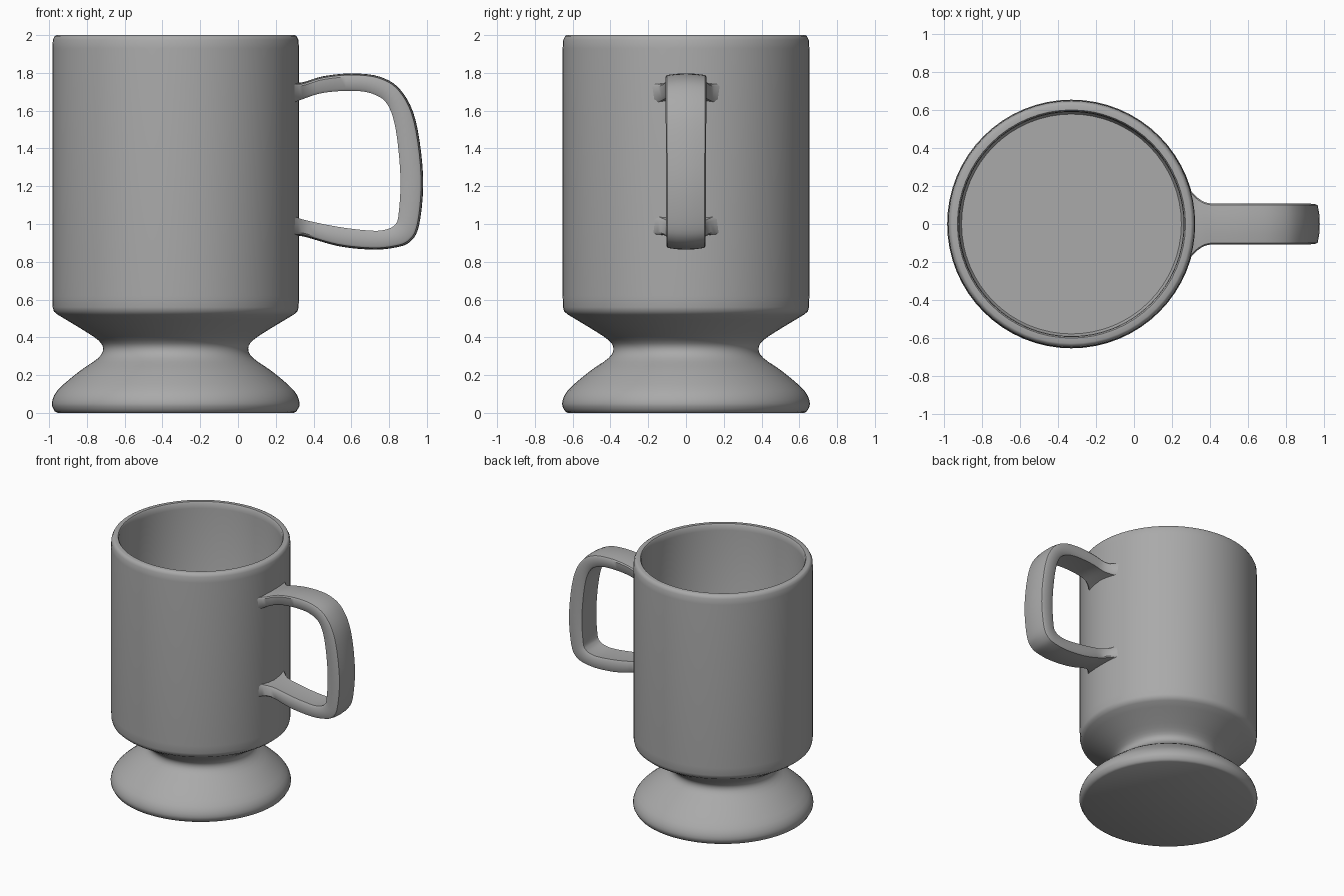
import bpy, bmesh
from math import tau, sin, cos
from mathutils import Vector

cube = bpy.data.objects.get("Cube")
if cube:
    bpy.data.objects.remove(cube)

AXIS_X = -0.33
SEGMENTS = 64

glaze = bpy.data.materials.new("grey_glaze")
glaze.use_nodes = True
glaze.diffuse_color = (0.4, 0.4, 0.4, 1)
glaze.node_tree.nodes["Principled BSDF"].inputs["Base Color"].default_value = (0.4, 0.4, 0.4, 1)


def loft(name, rings):
    """Skin closed rings of points, cap both ends and shade smoothly."""
    bm = bmesh.new()
    loops = [[bm.verts.new(p) for p in ring] for ring in rings]
    for a, b in zip(loops, loops[1:]):
        for i in range(len(a)):
            j = (i + 1) % len(a)
            bm.faces.new((a[i], a[j], b[j], b[i]))
    bm.faces.new(loops[0][::-1])
    bm.faces.new(loops[-1])
    bmesh.ops.recalc_face_normals(bm, faces=bm.faces)
    mesh = bpy.data.meshes.new(name)
    bm.to_mesh(mesh)
    bm.free()
    obj = bpy.data.objects.new(name, mesh)
    bpy.context.collection.objects.link(obj)
    mesh.materials.append(glaze)
    bpy.ops.object.select_all(action='DESELECT')
    obj.select_set(True)
    bpy.context.view_layer.objects.active = obj
    bpy.ops.object.shade_smooth_by_angle(angle=0.7)
    return obj


def smooth_path(points, steps=5):
    """Catmull-Rom interpolation through points."""
    pts = [Vector(p) for p in points]
    pts = [2 * pts[0] - pts[1]] + pts + [2 * pts[-1] - pts[-2]]
    out = []
    for a, b, c, d in zip(pts, pts[1:], pts[2:], pts[3:]):
        for k in range(steps):
            t = k / steps
            out.append(0.5 * (2 * b + (c - a) * t + (2 * a - 5 * b + 4 * c - d) * t**2
                              + (3 * b - 3 * c + d - a) * t**3))
    return out + [pts[-2]]


# Mug body: foot, waist, wall, rim and hollow interior (radius, height)
foot = smooth_path([(0.64, 0.008), (0.656, 0.05), (0.625, 0.12), (0.51, 0.22), (0.41, 0.29),
                    (0.384, 0.34), (0.41, 0.385), (0.5, 0.445), (0.625, 0.52)], 3)
wall = [(0.645, 0.537), (0.651, 0.56), (0.653, 0.62), (0.653, 1.93), (0.65, 1.975), (0.64, 1.995),
        (0.63, 2.0), (0.602, 2.0), (0.595, 1.99), (0.592, 1.95), (0.592, 0.62), (0.58, 0.6)]
profile = [(0.625, 0)] + [tuple(p) for p in foot] + wall
loft("mug_body", [[(AXIS_X + r * cos(tau * i / SEGMENTS), r * sin(tau * i / SEGMENTS), z)
                   for i in range(SEGMENTS)] for r, z in profile])

# Handle: outer and inner edges of the strap (x, z), from top joint to bottom joint
outer = smooth_path([(0.28, 1.755), (0.34, 1.75), (0.45, 1.782), (0.6, 1.797), (0.75, 1.78),
                     (0.86, 1.71), (0.94, 1.55), (0.98, 1.25), (0.96, 1.0), (0.91, 0.905),
                     (0.82, 0.873), (0.7, 0.865), (0.53, 0.883), (0.34, 0.935), (0.28, 0.925)])
inner = smooth_path([(0.28, 1.635), (0.34, 1.66), (0.45, 1.694), (0.6, 1.705), (0.71, 1.69),
                     (0.79, 1.635), (0.835, 1.5), (0.86, 1.25), (0.85, 1.05), (0.83, 0.995),
                     (0.78, 0.97), (0.7, 0.965), (0.53, 0.985), (0.34, 1.025), (0.28, 1.055)])
rings = []
for o, n in zip(outer, inner):
    mid = (o + n) / 2
    flare = max(0, (0.41 - mid.x) / 0.13) ** 2
    w = 0.1 + 0.005 * (mid.y - 0.9) + 0.09 * flare
    # Crowned cross-section: (share of width, inner-to-outer position)
    section = [(-0.9, 0.0), (0, 0.07), (0.9, 0.0), (1.0, 0.15), (1.04, 0.8),
               (0.97, 0.91), (0.5, 0.98), (0, 1.0), (-0.5, 0.98), (-0.97, 0.91),
               (-1.04, 0.8), (-1.0, 0.15)]
    rings.append([(n.x + (o.x - n.x) * t, w * s, n.y + (o.y - n.y) * t) for s, t in section])
loft("handle", rings)
